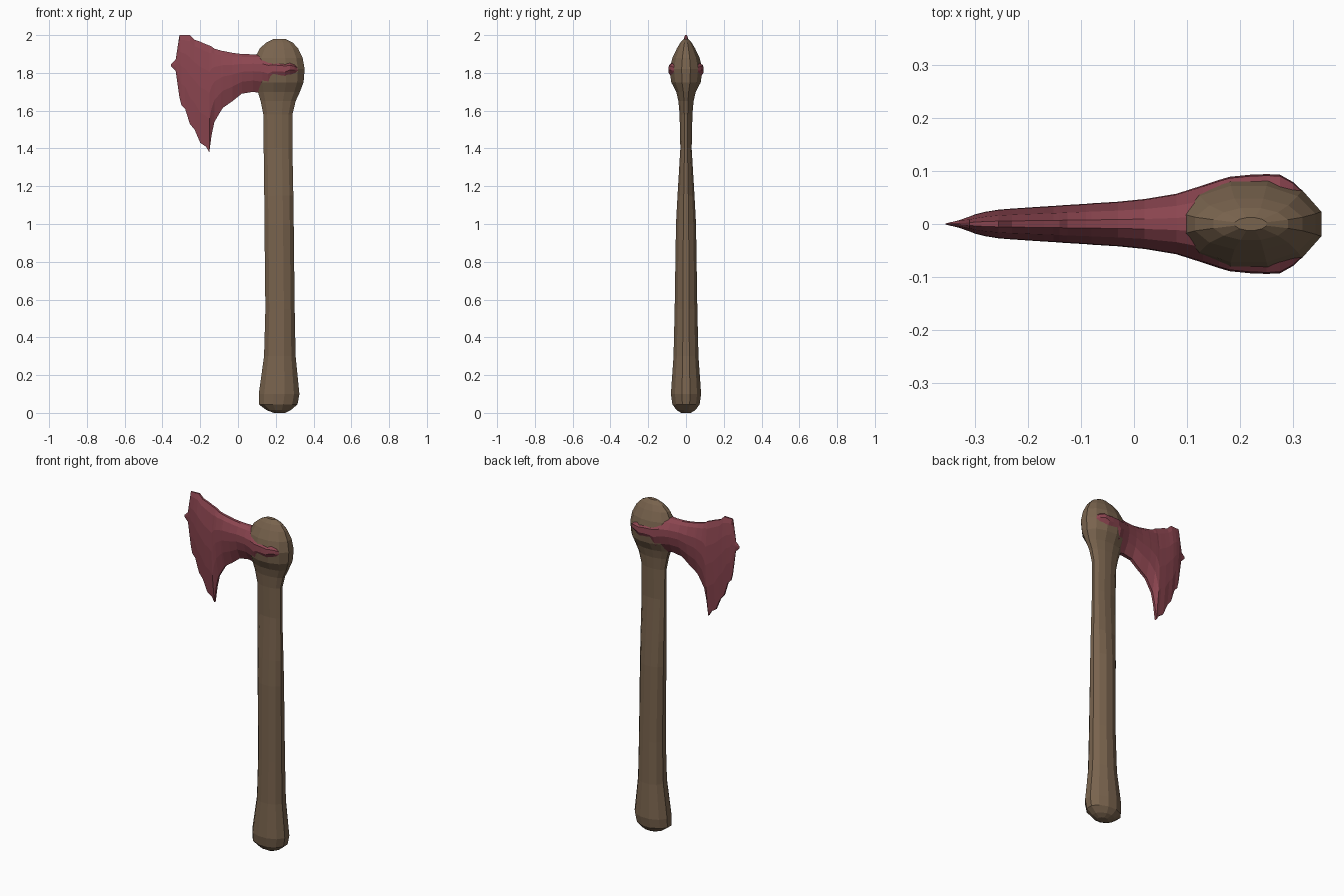
import bpy, math


def material(name, rgb):
    m = bpy.data.materials.new(name)
    m.diffuse_color = (*rgb, 1)
    return m


def loft(name, rings, mat):
    """Bridge equal-length rings of points and cap both ends."""
    n = len(rings[0])
    verts = [p for r in rings for p in r]
    faces = [tuple(reversed(range(n))), tuple(range(len(verts) - n, len(verts)))]
    for i in range(len(rings) - 1):
        for j in range(n):
            k = (j + 1) % n
            faces.append((i * n + j, i * n + k, (i + 1) * n + k, (i + 1) * n + j))
    mesh = bpy.data.meshes.new(name)
    mesh.from_pydata(verts, [], faces)
    mesh.validate()
    mesh.materials.append(mat)
    obj = bpy.data.objects.new(name, mesh)
    bpy.context.collection.objects.link(obj)
    bpy.context.view_layer.objects.active = obj
    bpy.ops.object.mode_set(mode='EDIT')
    bpy.ops.mesh.select_all(action='SELECT')
    bpy.ops.mesh.normals_make_consistent(inside=False)
    bpy.ops.object.mode_set(mode='OBJECT')
    return obj


wood = material("wood", (0.19, 0.125, 0.075))
red = material("red_metal", (0.26, 0.06, 0.08))

# Handle with flared foot and rounded knob: z, left x, right x, half depth
SIDES = 12
profile = [
    (0.00, 0.19, 0.25, 0.025), (0.015, 0.15, 0.28, 0.05), (0.045, 0.11, 0.315, 0.072),
    (0.10, 0.11, 0.325, 0.08), (0.30, 0.138, 0.305, 0.066), (0.55, 0.145, 0.30, 0.06),
    (1.00, 0.14, 0.295, 0.053), (1.15, 0.139, 0.293, 0.045), (1.40, 0.136, 0.288, 0.03),
    (1.58, 0.134, 0.288, 0.034), (1.65, 0.12, 0.305, 0.04), (1.70, 0.105, 0.328, 0.052),
    (1.75, 0.095, 0.347, 0.078), (1.82, 0.085, 0.353, 0.087), (1.88, 0.09, 0.342, 0.072),
    (1.93, 0.115, 0.318, 0.048), (1.96, 0.15, 0.29, 0.03), (1.98, 0.19, 0.25, 0.012),
]
rings = []
for z, x0, x1, d in profile:
    cx, rx = (x0 + x1) / 2, (x1 - x0) / 2
    angles = [2 * math.pi * (i + 0.5) / SIDES for i in range(SIDES)]
    c = math.cos(math.pi / SIDES)
    rings.append([(cx + rx * math.cos(a) / c, d * math.sin(a) / c, z) for a in angles])
loft("handle", rings, wood)

# Blade and socket, lofted along x: x, bottom z, top z, half thickness
stations = [
    (-0.355, 1.835, 1.845, 0.001), (-0.33, 1.81, 1.87, 0.007), (-0.31, 1.67, 2.00, 0.014),
    (-0.30, 1.63, 2.00, 0.018), (-0.28, 1.61, 2.00, 0.023), (-0.255, 1.53, 2.00, 0.027),
    (-0.23, 1.50, 1.975, 0.029), (-0.20, 1.43, 1.965, 0.031), (-0.17, 1.41, 1.952, 0.033),
    (-0.152, 1.38, 1.945, 0.034), (-0.14, 1.47, 1.94, 0.035), (-0.125, 1.54, 1.928, 0.036),
    (-0.09, 1.60, 1.918, 0.038), (-0.08, 1.615, 1.916, 0.039), (-0.03, 1.65, 1.906, 0.042),
    (0.02, 1.69, 1.90, 0.047), (0.08, 1.70, 1.898, 0.057), (0.13, 1.69, 1.90, 0.073),
    (0.16, 1.675, 1.895, 0.083), (0.18, 1.71, 1.885, 0.089), (0.22, 1.72, 1.88, 0.093),
    (0.25, 1.72, 1.875, 0.094), (0.275, 1.75, 1.87, 0.093), (0.30, 1.76, 1.86, 0.079),
    (0.318, 1.77, 1.845, 0.062),
]
# Cross-section: height fraction, thickness fraction
section = [(0, 0.2), (0.3, 0.78), (0.55, 1), (0.75, 0.97), (0.93, 0.6), (1, 0.2)]
rings = []
for x, zb, zt, t in stations:
    side = [(t * w, zb + (zt - zb) * f) for f, w in section]
    rings.append([(x, y, z) for y, z in side] + [(x, -y, z) for y, z in reversed(side)])
loft("axe_blade", rings, red)
